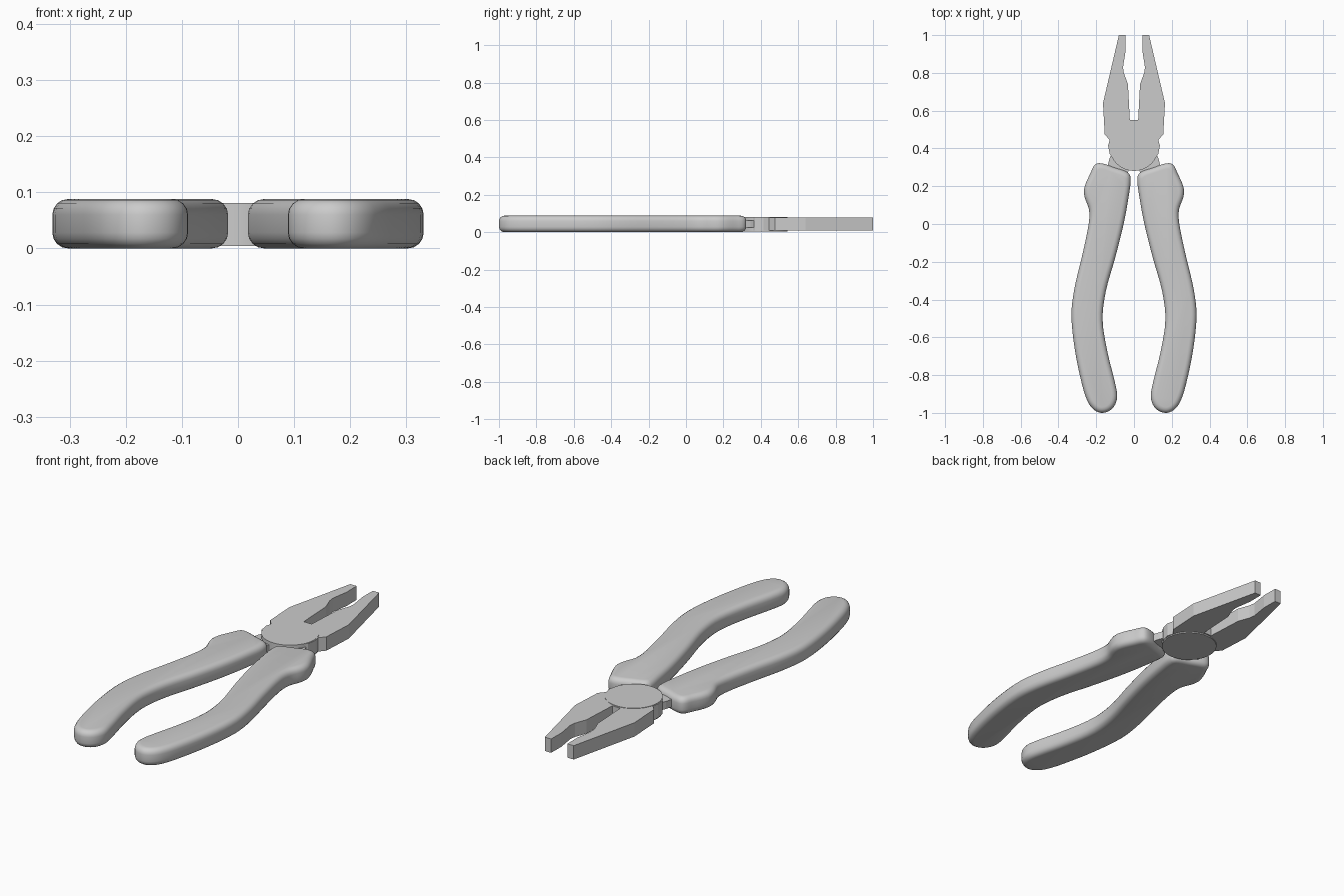
import bpy, bmesh, math
from mathutils import Vector

if "Cube" in bpy.data.objects:
    bpy.data.objects.remove(bpy.data.objects["Cube"])


def finish(name, bm, smooth=None):
    bmesh.ops.recalc_face_normals(bm, faces=bm.faces)
    mesh = bpy.data.meshes.new(name)
    bm.to_mesh(mesh)
    bm.free()
    obj = bpy.data.objects.new(name, mesh)
    bpy.context.collection.objects.link(obj)
    if smooth:
        bpy.ops.object.select_all(action='DESELECT')
        obj.select_set(True)
        bpy.context.view_layer.objects.active = obj
        bpy.ops.object.shade_smooth_by_angle(angle=math.radians(smooth))
    return obj


def loft(name, rings, smooth=None):
    """Stack of closed loops [(points, z), ...] with capped ends."""
    bm = bmesh.new()
    loops = [[bm.verts.new((p[0], p[1], z)) for p in pts] for pts, z in rings]
    n = len(loops[0])
    for a, b in zip(loops, loops[1:]):
        for i in range(n):
            j = (i + 1) % n
            bm.faces.new((a[i], a[j], b[j], b[i]))
    bm.faces.new(loops[0])
    bm.faces.new(loops[-1])
    return finish(name, bm, smooth)


def inset(pts, d):
    """Mitred inward offset of a clockwise outline."""
    out = []
    for i, p in enumerate(pts):
        e1 = (p - pts[i - 1]).normalized()
        e2 = (pts[(i + 1) % len(pts)] - p).normalized()
        n1, n2 = Vector((e1.y, -e1.x)), Vector((e2.y, -e2.x))
        out.append(p + (n1 + n2) * d / (1 + n1.dot(n2)))
    return out


def curve(pts, steps=4):
    """Smooth closed curve through the control points."""
    n = len(pts)
    tan = [(pts[(i + 1) % n] - pts[i - 1]).normalized() for i in range(n)]
    out = []
    for i in range(n):
        a, b = pts[i], pts[(i + 1) % n]
        length = (b - a).length
        for k in range(steps):
            t = k / steps
            out.append(a * (2*t**3 - 3*t**2 + 1) + b * (3*t**2 - 2*t**3)
                       + tan[i] * length * (t**3 - 2*t**2 + t)
                       + tan[(i + 1) % n] * length * (t**3 - t**2))
    return out


# Grips: outline of the right one, clockwise from the upper inner corner
grip = [Vector(p) for p in (
    (0.018, 0.245), (0.036, 0.275), (0.10, 0.298), (0.165, 0.32), (0.205, 0.316),
    (0.23, 0.27), (0.262, 0.195), (0.262, 0.145), (0.238, 0.075), (0.24, 0.0),
    (0.275, -0.17), (0.315, -0.34), (0.331, -0.48), (0.314, -0.66),
    (0.275, -0.85), (0.245, -0.94), (0.21, -0.985), (0.165, -1.0),
    (0.115, -0.977), (0.09, -0.925), (0.096, -0.86), (0.14, -0.68),
    (0.166, -0.51), (0.15, -0.36), (0.10, -0.18), (0.055, 0.0), (0.026, 0.16))]
R, H, N = 0.028, 0.088, 4
profile = []
for i in range(N + 1):
    a = math.pi / 2 * i / N
    profile.append((R * (1 - math.sin(a)), R * (1 - math.cos(a))))
profile += [(d, H - z) for d, z in reversed(profile)]

# Tangs joining the pivot to the grips
tang = [(0.02, 0.30), (0.05, 0.40), (0.11, 0.39), (0.13, 0.345),
        (0.155, 0.25), (0.07, 0.20)]

for side, s in (("right", 1), ("left", -1)):
    rings = [([(p.x * s, p.y) for p in curve(inset(grip, d))], z) for d, z in profile]
    loft(side + "_grip", rings, 50)
    flat = [(x * s, y) for x, y in tang]
    loft(side + "_tang", [(flat, 0.025), (flat, 0.063)])

# Jaws and head: right half from slot bottom round to the pivot, mirrored
half = [(0.022, 0.55), (0.032, 0.74), (0.054, 0.80), (0.058, 0.83),
        (0.044, 0.92), (0.045, 1.0), (0.08, 1.0), (0.164, 0.64),
        (0.155, 0.475), (0.129, 0.445), (0.137, 0.415), (0.128, 0.37), (0.09, 0.32)]
head = half + [(-x, y) for x, y in reversed(half)]
loft("jaws", [(head, 0.01), (head, 0.079)])

# Pivot disc
disc = [(0.131 * math.cos(2 * math.pi * i / 40),
         0.412 + 0.131 * math.sin(2 * math.pi * i / 40)) for i in range(40)]
loft("pivot_disc", [(disc, 0.004), (disc, 0.081)], 30)
